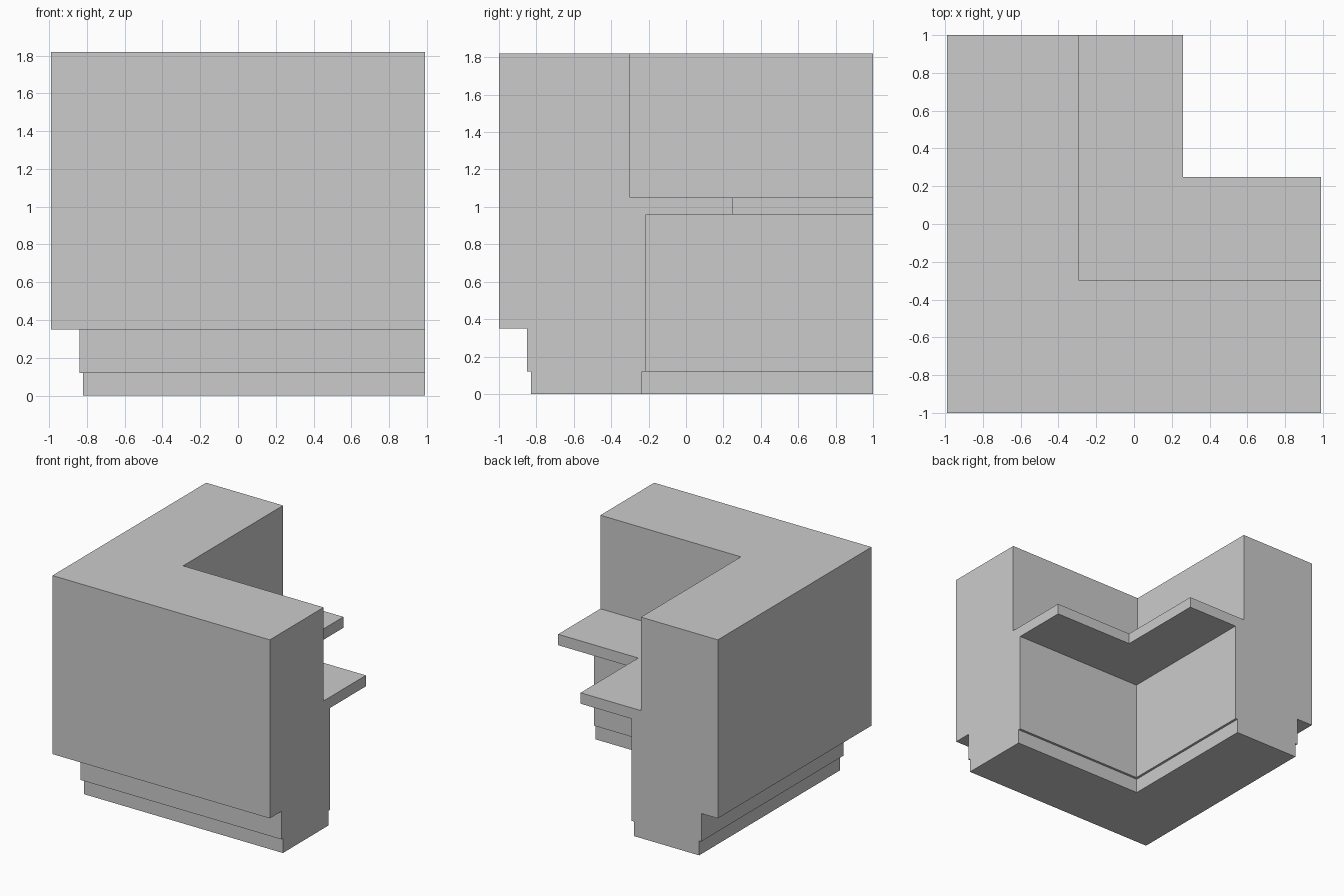
import bpy, bmesh

if "Cube" in bpy.data.objects:
    bpy.data.objects.remove(bpy.data.objects["Cube"])

HX, HY = 0.99, 1.0   # half extents of the footprint

# Counter cross-section: (distance inward from outer face, height)
PROFILE = [
    (0.17, 0.0), (0.17, 0.12), (0.15, 0.12), (0.15, 0.35),    # outer plinth
    (0.0, 0.35), (0.0, 1.82), (0.70, 1.82), (0.70, 1.05),     # main front and top
    (1.25, 1.05), (1.25, 0.96),                               # inner worktop
    (0.785, 0.96), (0.785, 0.12), (0.765, 0.12), (0.765, 0.0) # inner base
]


def sweep_corner(name, profile):
    """Sweep a profile around an L-shaped path with a mitred corner."""
    bm = bmesh.new()
    rings = [
        [bm.verts.new((d - HX, HY, z)) for d, z in profile],
        [bm.verts.new((d - HX, d - HY, z)) for d, z in profile],
        [bm.verts.new((HX, d - HY, z)) for d, z in profile],
    ]
    n = len(profile)
    for a, b in zip(rings, rings[1:]):
        for i in range(n):
            j = (i + 1) % n
            bm.faces.new((a[i], a[j], b[j], b[i]))
    # end caps
    bm.faces.new(rings[0])
    bm.faces.new(rings[-1][::-1])
    bmesh.ops.recalc_face_normals(bm, faces=bm.faces)
    mesh = bpy.data.meshes.new(name)
    bm.to_mesh(mesh)
    bm.free()
    obj = bpy.data.objects.new(name, mesh)
    bpy.context.collection.objects.link(obj)
    return obj


# Corner counter with plinth and inner worktop
sweep_corner("corner_counter", PROFILE)
